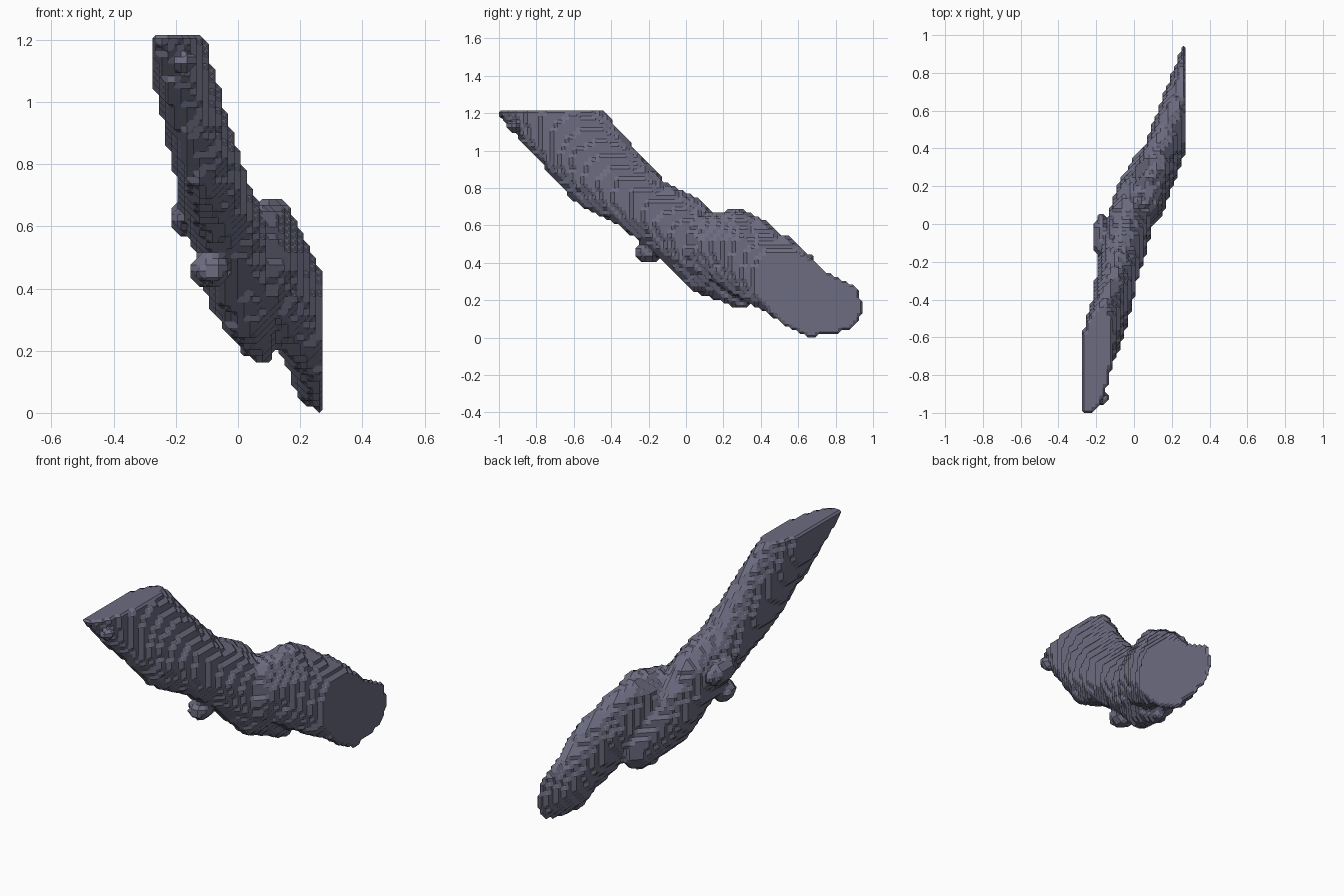
import bpy, bmesh, math
from mathutils import Vector, noise

cube = bpy.data.objects.get("Cube")
if cube:
    bpy.data.objects.remove(cube)

H = 0.02025                        # size of one grid step
NX, NY, NZ = 27, 99, 60            # block of samples that bounds the body
ORIGIN = Vector((-0.275 + H / 2, -1 + H / 2, H / 2))

# Spines: centre, half thickness along x, half width
UPPER = [((-.29, -1.00, 1.52), .09, .215), ((-.21, -.73, 1.21), .09, .22),
         ((-.13, -.47, .91), .10, .22), ((-.075, -.22, .70), .115, .165),
         ((-.03, -.02, .57), .12, .19), ((.01, .14, .40), .11, .18),
         ((.055, .29, .29), .075, .13)]
LOWER = [((.06, .10, .49), .11, .18), ((.11, .26, .47), .11, .215),
         ((.19, .46, .35), .105, .205), ((.27, .67, .185), .11, .175),
         ((.34, .88, .17), .11, .17)]
# Small nubs: centre and radii
NUBS = [((-.17, -.07, .63), (.045, .13, .06)), ((-.09, -.20, .46), (.06, .08, .055)),
        ((-.17, -.92, 1.13), (.035, .035, .035))]

filled = set()


def fill(centre, reach, inside):
    """Mark every grid sample near the centre that passes the test."""
    spans = []
    for axis, count in enumerate((NX, NY, NZ)):
        mid = (centre[axis] - ORIGIN[axis]) / H
        r = reach / H
        spans.append(range(max(0, math.floor(mid - r)), min(count, math.ceil(mid + r) + 1)))
    for i in spans[0]:
        for j in spans[1]:
            for k in spans[2]:
                if (i, j, k) not in filled:
                    p = ORIGIN + Vector((i, j, k)) * H
                    if inside(p - centre, 1 + 0.12 * noise.noise(p * 11)):
                        filled.add((i, j, k))


def lobe(spine):
    """Sweep a flattened, sheared ellipsoid along a spine."""
    for (p, a0, b0), (q, a1, b1) in zip(spine, spine[1:]):
        p, q = Vector(p), Vector(q)
        run = q - p
        flat = math.hypot(run.y, run.z)
        cy, cz, shear = run.y / flat, run.z / flat, run.x / flat
        steps = math.ceil(flat / 0.035)
        for s in range(steps + 1):
            t = s / steps
            a, b = a0 + (a1 - a0) * t, b0 + (b1 - b0) * t

            def inside(d, limit):
                u, w = d.y * cy + d.z * cz, d.z * cy - d.y * cz
                x = d.x - shear * u
                return (x / a) ** 2 + (w / b) ** 2 + (u / 0.13) ** 2 < limit
            fill(p.lerp(q, t), 0.25, inside)


lobe(UPPER)
lobe(LOWER)
for centre, radii in NUBS:
    fill(Vector(centre), max(radii),
         lambda d, limit: sum((c / r) ** 2 for c, r in zip(d, radii)) < limit)

# The six faces of a grid cell, corners counter-clockwise from outside
FACES = []
for axis in range(3):
    for side in (0, 1):
        ring = []
        for u, v in ((0, 0), (1, 0), (1, 1), (0, 1)):
            corner = [0, 0, 0]
            corner[axis], corner[(axis + 1) % 3], corner[(axis + 2) % 3] = side, u, v
            ring.append(tuple(corner))
        FACES.append(ring if side else ring[::-1])

# Surface cells: all that touch both filled and empty samples
cells = {(i - a, j - b, k - c) for i, j, k in filled
         for a in (0, 1) for b in (0, 1) for c in (0, 1)}

bm = bmesh.new()
verts = {}


def vert(key):
    if key not in verts:
        verts[key] = bm.verts.new(ORIGIN + Vector(key) * (H / 2))
    return verts[key]


# Join the edge midpoints of each cell into chamfered steps
for cell in sorted(cells):
    follow = {}
    for ring in FACES:
        pts = [tuple(o + c for o, c in zip(cell, corner)) for corner in ring]
        state = [p in filled for p in pts]
        mids = [tuple(m + n for m, n in zip(pts[e], pts[(e + 1) % 4])) for e in range(4)]
        for e in range(4):
            if state[e] and not state[(e + 1) % 4]:
                f = (e + 1) % 4
                while state[f] or not state[(f + 1) % 4]:
                    f = (f + 1) % 4
                follow[mids[e]] = mids[f]
    while follow:
        key, nxt = follow.popitem()
        loop = [key]
        while nxt != key:
            loop.append(nxt)
            nxt = follow.pop(nxt)
        corners = [vert(k) for k in loop]
        if bm.faces.get(corners) is None:
            bm.faces.new(corners)

bmesh.ops.recalc_face_normals(bm, faces=bm.faces)
mesh = bpy.data.meshes.new("stepped_body")
bm.to_mesh(mesh)
bm.free()

# Single slate colour
slate = bpy.data.materials.new("slate_grey")
slate.use_nodes = True
colour = (0.15, 0.15, 0.22, 1)
slate.diffuse_color = colour
slate.node_tree.nodes["Principled BSDF"].inputs["Base Color"].default_value = colour
mesh.materials.append(slate)

body = bpy.data.objects.new("stepped_body", mesh)
bpy.context.collection.objects.link(body)
